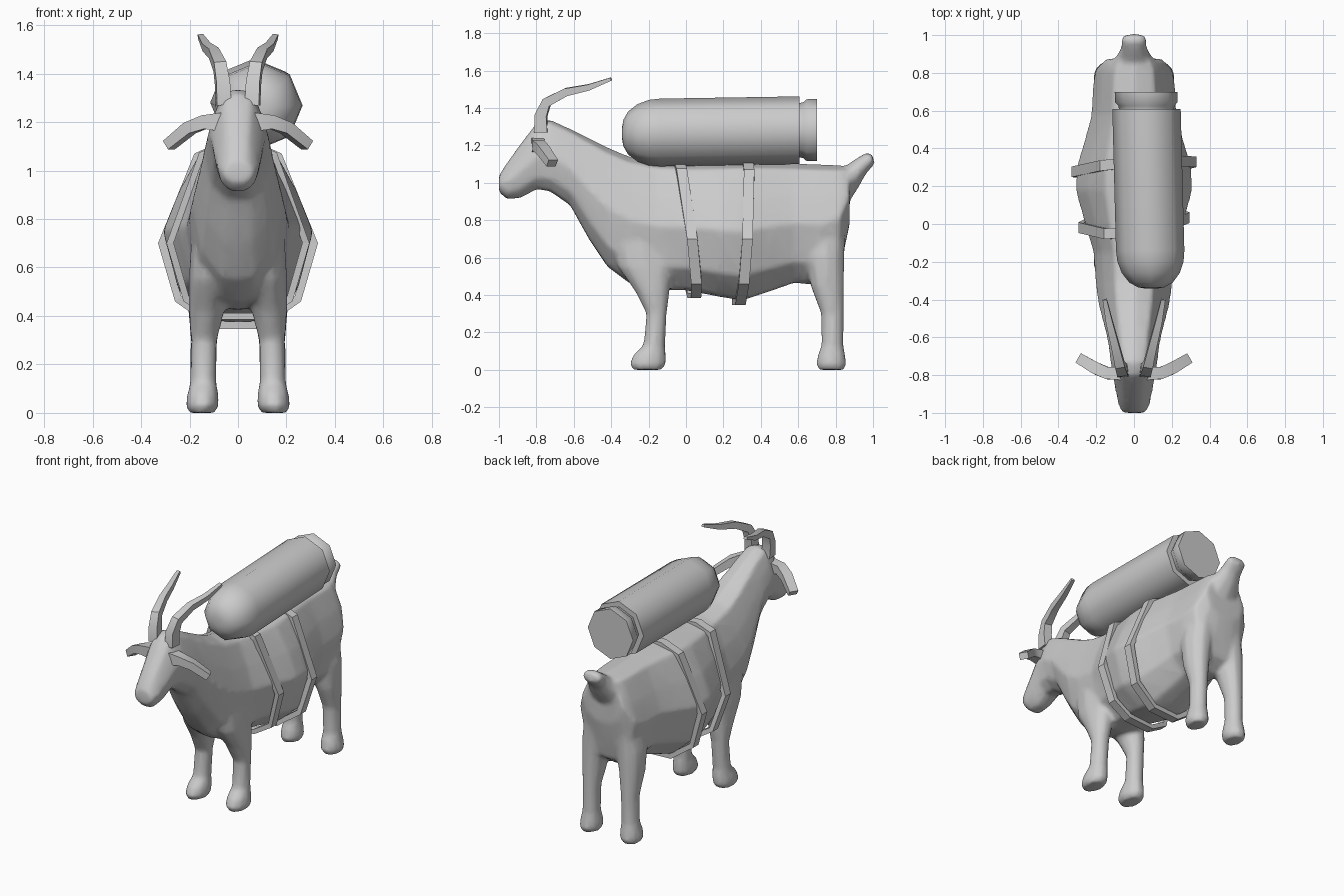
import bpy, bmesh, math
from mathutils import Vector

if "Cube" in bpy.data.objects:
    bpy.data.objects.remove(bpy.data.objects["Cube"])

grey = bpy.data.materials.new("plain grey")
grey.diffuse_color = (0.6, 0.6, 0.6, 1)
grey.use_nodes = True
grey.node_tree.nodes["Principled BSDF"].inputs["Base Color"].default_value = grey.diffuse_color


def loft(name, rings, closed=False, angle=None):
    """Skin a list of equal-length point rings; cap the ends unless closed."""
    bm = bmesh.new()
    vr = [[bm.verts.new(p) for p in ring] for ring in rings]
    n = len(vr[0])
    pairs = list(zip(vr, vr[1:])) + ([(vr[-1], vr[0])] if closed else [])
    for a, b in pairs:
        for i in range(n):
            j = (i + 1) % n
            bm.faces.new((a[i], a[j], b[j], b[i]))
    if not closed:
        bm.faces.new(vr[0])
        bm.faces.new(vr[-1])
    bmesh.ops.recalc_face_normals(bm, faces=bm.faces)
    me = bpy.data.meshes.new(name)
    bm.to_mesh(me)
    bm.free()
    me.materials.append(grey)
    ob = bpy.data.objects.new(name, me)
    bpy.context.collection.objects.link(ob)
    if angle:
        bpy.ops.object.select_all(action='DESELECT')
        ob.select_set(True)
        bpy.context.view_layer.objects.active = ob
        bpy.ops.object.shade_smooth_by_angle(angle=math.radians(angle))
    return ob


def circle(n, turn=0):
    return [(math.cos(2 * math.pi * i / n + turn), math.sin(2 * math.pi * i / n + turn)) for i in range(n)]


def tube(name, path, sizes, sides=4, up=(0, 0, 1), angle=35):
    """Tapered tube along a path; sizes are (half width, half thickness)."""
    pts = [Vector(p) for p in path]
    rings = []
    for i, p in enumerate(pts):
        t = (pts[min(i + 1, len(pts) - 1)] - pts[max(i - 1, 0)]).normalized()
        side = t.cross(Vector(up)).normalized()
        top = side.cross(t)
        w, h = sizes[i]
        rings.append([p + side * w * c + top * h * s for c, s in circle(sides, math.pi / sides)])
    return loft(name, rings, angle=angle)


# body, neck and head: y, bottom, top, half width
section = [(0, 1), (.5, .9), (.79, .45), (1, 0), (.8, -.65), (.36, -.97), (0, -1)]
section += [(-x, z) for x, z in reversed(section[1:-1])]
stations = [
    (-1.0, .95, 1.04, .065), (-.955, .91, 1.11, .085), (-.88, .92, 1.215, .10),
    (-.8, .965, 1.32, .115), (-.73, .955, 1.34, .125), (-.62, .88, 1.29, .14),
    (-.52, .70, 1.24, .165), (-.42, .55, 1.19, .19), (-.3, .46, 1.14, .205),
    (-.15, .425, 1.11, .215), (0, .425, 1.105, .26), (.18, .39, 1.11, .31),
    (.3, .37, 1.115, .305), (.45, .42, 1.11, .26), (.58, .465, 1.105, .225),
    (.72, .45, 1.10, .22), (.82, .52, 1.095, .205), (.875, .78, 1.085, .15)]
rings = []
for y, lo, hi, w in stations:
    rings.append([(x * w, y, (lo + hi) / 2 + z * (hi - lo) / 2) for x, z in section])
parts = [loft("body", rings)]

# legs: z, y centre, y half, x centre, x half
front_leg = [(0, -.205, .08, .15, .055), (.03, -.205, .1, .147, .07), (.08, -.195, .09, .145, .065),
             (.13, -.17, .06, .143, .055), (.3, -.157, .056, .14, .055), (.42, -.18, .095, .13, .075),
             (.55, -.22, .15, .12, .085), (.75, -.25, .16, .1, .09)]
hind_leg = [(0, .778, .07, .15, .055), (.03, .777, .083, .147, .07), (.08, .778, .076, .145, .065),
            (.13, .783, .06, .143, .055), (.3, .783, .063, .14, .056), (.45, .755, .092, .135, .075),
            (.6, .745, .105, .125, .09), (.8, .74, .12, .1, .09)]
for name, leg in (("front_leg", front_leg), ("hind_leg", hind_leg)):
    for s in (-1, 1):
        parts.append(loft(name, [[(s * xc + xh * c, yc + yh * d, z) for c, d in circle(10)]
                                 for z, yc, yh, xc, xh in leg]))

# tail
parts.append(tube("tail", [(0, .8, .93), (0, .87, 1.02), (0, .93, 1.085), (0, .985, 1.13), (0, 1.0, 1.135)],
                  [(.13, .08), (.1, .07), (.072, .05), (.07, .04), (.045, .025)], 10))

# blend body, legs and tail into one skin
bpy.ops.object.select_all(action='DESELECT')
for p in parts:
    p.select_set(True)
bpy.context.view_layer.objects.active = parts[0]
bpy.ops.object.join()
body = bpy.context.view_layer.objects.active
rm = body.modifiers.new("blend", 'REMESH')
rm.mode = 'VOXEL'
rm.voxel_size = .014
rm.use_smooth_shade = True
sm = body.modifiers.new("soften", 'SMOOTH')
sm.factor = .5
sm.iterations = 8
dec = body.modifiers.new("simplify", 'DECIMATE')
dec.ratio = .2

# horns and ears
for s in (-1, 1):
    tube("horn", [(s * .06, -.775, 1.27), (s * .064, -.775, 1.36), (s * .075, -.745, 1.43),
                  (s * .1, -.64, 1.485), (s * .13, -.52, 1.51), (s * .155, -.4, 1.555)],
         [(.042, .05), (.04, .045), (.036, .036), (.03, .03), (.025, .023), (.016, .012)],
         up=(0, -.5, .9))
    tube("ear", [(s * .07, -.79, 1.2), (s * .14, -.79, 1.2), (s * .2, -.765, 1.175), (s * .285, -.715, 1.105)],
         [(.05, .055), (.045, .04), (.045, .035), (.04, .03)])


# straps: half outline, y at top and bottom, sideways skew
def strap(name, half, y_top, y_low, skew):
    outline = half + [(-x, z) for x, z in reversed(half)]
    rings = []
    for x, z in outline:
        y = y_top + (1.1 - z) / .72 * (y_low - y_top) + skew * x
        xi, zi = x * .9, .72 + (z - .72) * .92
        rings.append([(x, y - .028, z), (x, y + .028, z), (xi, y + .028, zi), (xi, y - .028, zi)])
    loft(name, rings, closed=True)


strap("front_strap", [(.06, 1.115), (.16, 1.075), (.295, .7), (.225, .46), (.1, .385)], -.04, .045, .09)
strap("rear_strap", [(.06, 1.125), (.18, 1.07), (.33, .7), (.26, .46), (.1, .347)], .325, .285, .08)


# canister with a domed nose and a flared cap
def barrel(name, profile, angle):
    rings = []
    for y, r in profile:
        cx, cz = .082 - .026 * y, 1.271 + .016 * y
        rings.append([(cx + r * c, y, cz + r * s) for c, s in circle(8)])
    loft(name, rings, angle=angle)


barrel("canister", [(-.342, .03), (-.335, .07), (-.31, .115), (-.26, .153), (-.2, .175), (-.14, .181),
                    (.608, .181)], 50)
barrel("canister_cap", [(.6, .145), (.625, .148), (.645, .165), (.7, .166)], 50)
